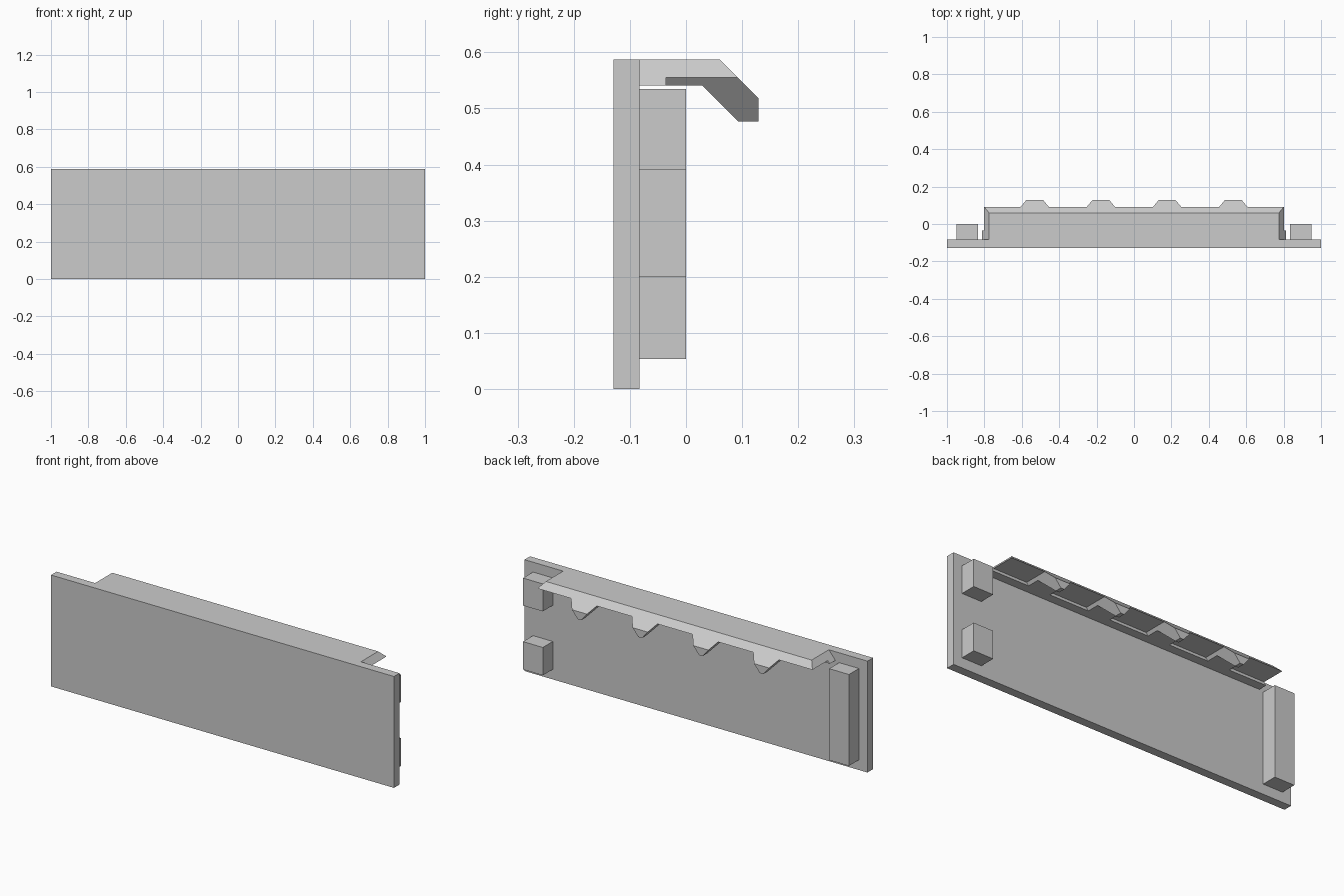
import bpy
import bmesh
from mathutils import Vector

if "Cube" in bpy.data.objects:
    bpy.data.objects.remove(bpy.data.objects["Cube"], do_unlink=True)

# Single flat colour
grey = bpy.data.materials.new("plain_grey")
grey.use_nodes = True
colour = (0.6, 0.6, 0.6, 1)
grey.diffuse_color = colour
grey.node_tree.nodes["Principled BSDF"].inputs["Base Color"].default_value = colour


def add_object(name, bm):
    bmesh.ops.recalc_face_normals(bm, faces=bm.faces)
    mesh = bpy.data.meshes.new(name)
    bm.to_mesh(mesh)
    bm.free()
    mesh.materials.append(grey)
    obj = bpy.data.objects.new(name, mesh)
    bpy.context.collection.objects.link(obj)
    return obj


def prism(bm, outline, offset):
    """Extrude a closed outline of points by a vector."""
    face = bm.faces.new([bm.verts.new(p) for p in outline])
    moved = bmesh.ops.extrude_face_region(bm, geom=[face])["geom"]
    verts = [v for v in moved if isinstance(v, bmesh.types.BMVert)]
    bmesh.ops.translate(bm, verts=verts, vec=offset)


def box(name, x0, x1, y0, y1, z0, z1):
    bm = bmesh.new()
    prism(bm, [(x0, y0, z0), (x1, y0, z0), (x1, y0, z1), (x0, y0, z1)], (0, y1 - y0, 0))
    return add_object(name, bm)


BACK = -0.083    # rear surface of the panel
TOP = 0.587
GAP_Z = 0.555    # roof of the gaps between teeth
SLOPE = 0.83     # sideways run per unit height on sloped sides

# Panel and rear mounting blocks
box("panel", -1, 1, -0.129, BACK, 0, TOP)
box("left_upper_block", 0.835, 0.95, BACK, 0, 0.39, 0.535)
box("left_lower_block", 0.835, 0.95, BACK, 0, 0.053, 0.2)
box("right_long_block", -0.95, -0.835, BACK, 0, 0.053, 0.535)

# Hooked lip: bent profile swept along x, with sloping ends
bm = bmesh.new()
profile = [(BACK, TOP), (0.06, TOP), (0.129, 0.518), (0.129, 0.477),
           (0.093, 0.477), (0.029, 0.541), (BACK, 0.541)]
prism(bm, [(-0.9, y, z) for y, z in profile], (1.8, 0, 0))
for side in (-1, 1):
    cut = bmesh.ops.bisect_plane(
        bm, geom=bm.verts[:] + bm.edges[:] + bm.faces[:],
        plane_co=Vector((side * 0.775, 0, TOP)),
        plane_no=Vector((side, 0, SLOPE)), clear_outer=True)["geom_cut"]
    bmesh.ops.edgeloop_fill(bm, edges=[e for e in cut if isinstance(e, bmesh.types.BMEdge)])
lip = add_object("toothed_lip", bm)

# Gaps that leave four tapering teeth
centres = [-0.531, -0.177, 0.177, 0.531]
half, low = 0.075, 0.47
run = SLOPE * (GAP_Z - low)
edges = [-1] + [c + s * half for c in centres for s in (-1, 1)] + [1]
bm = bmesh.new()
for x0, x1 in zip(edges[::2], edges[1::2]):
    prism(bm, [(x0, -0.036, GAP_Z), (x1, -0.036, GAP_Z),
               (x1 + run, -0.036, low), (x0 - run, -0.036, low)], (0, 0.3, 0))
cutter = add_object("gap_cutter", bm)
cutter.hide_render = True

mod = lip.modifiers.new("gaps", "BOOLEAN")
mod.operation = "DIFFERENCE"
mod.solver = "EXACT"
mod.object = cutter
bpy.context.view_layer.objects.active = lip
bpy.ops.object.modifier_apply(modifier=mod.name)
bpy.data.objects.remove(cutter, do_unlink=True)
